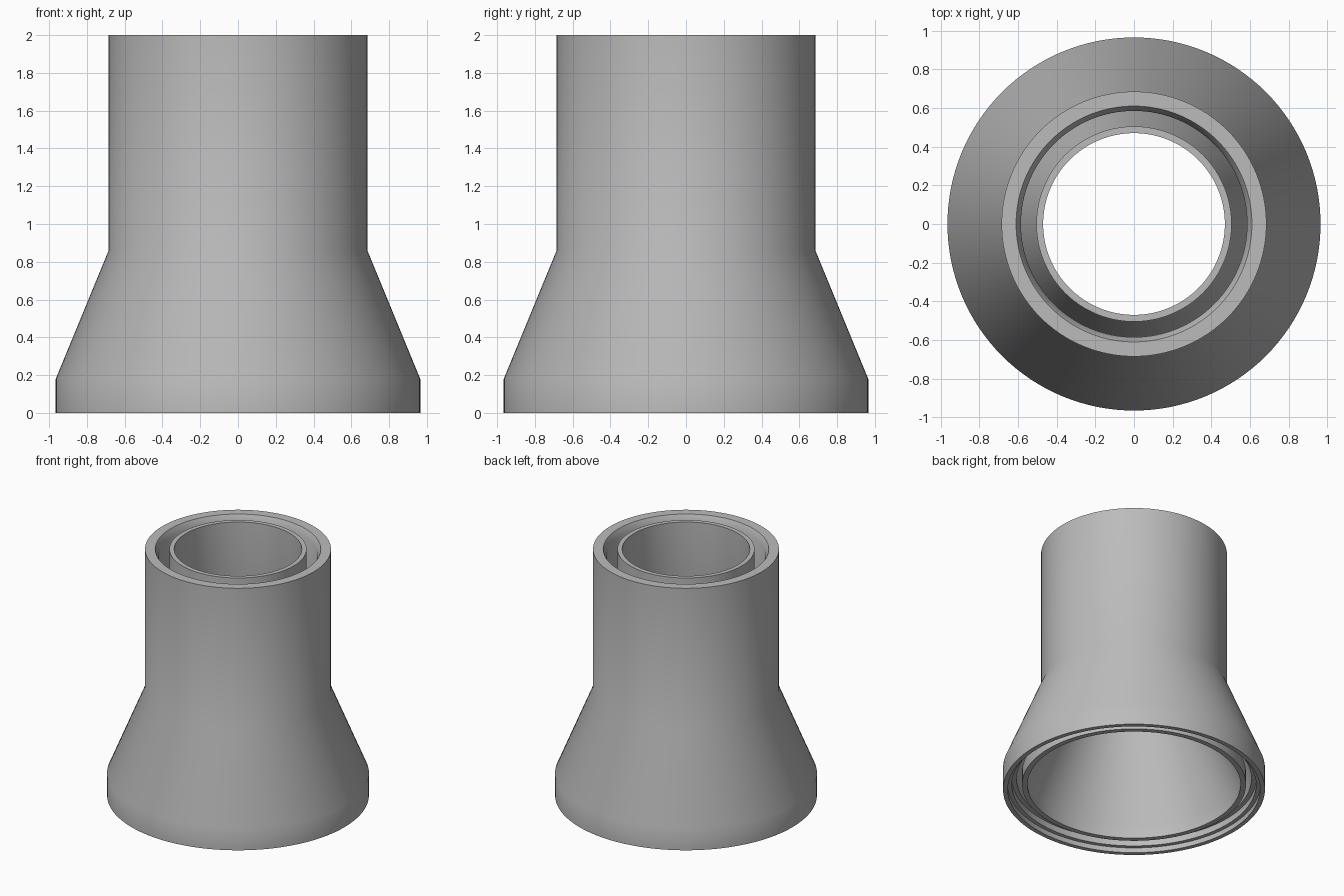
import bpy, bmesh
from math import radians
from mathutils import Matrix, Vector

SEGMENTS = 128

cube = bpy.data.objects.get("Cube")
if cube:
    bpy.data.objects.remove(cube, do_unlink=True)

# Single plain grey for the whole model
grey = bpy.data.materials.new("light grey")
grey.use_nodes = True
colour = (0.5, 0.5, 0.5, 1)
grey.diffuse_color = colour
grey.node_tree.nodes["Principled BSDF"].inputs["Base Color"].default_value = colour


def lathe(name, profile):
    """Revolve a closed (radius, height) profile about the z axis."""
    bm = bmesh.new()
    verts = [bm.verts.new((r, 0, z)) for r, z in profile]
    edges = [bm.edges.new((v, verts[i - 1])) for i, v in enumerate(verts)]
    bmesh.ops.spin(bm, geom=verts + edges, cent=(0, 0, 0), axis=(0, 0, 1),
                   angle=radians(360), steps=SEGMENTS, use_merge=True)
    bmesh.ops.remove_doubles(bm, verts=bm.verts, dist=0.0001)
    bmesh.ops.recalc_face_normals(bm, faces=bm.faces)
    mesh = bpy.data.meshes.new(name)
    bm.to_mesh(mesh)
    bm.free()
    mesh.materials.append(grey)
    obj = bpy.data.objects.new(name, mesh)
    bpy.context.collection.objects.link(obj)
    bpy.ops.object.select_all(action="DESELECT")
    obj.select_set(True)
    bpy.context.view_layer.objects.active = obj
    bpy.ops.object.shade_smooth_by_angle(angle=radians(30))
    return obj


# Flared outer shell, with a bevelled mouth and a stepped lower lip
lathe("outer_shell", [
    (0.965, 0), (0.965, 0.18), (0.685, 0.86), (0.685, 2),
    (0.61, 2), (0.585, 1.95), (0.585, 0.84), (0.865, 0.16),
    (0.865, 0.09), (0.9, 0.09), (0.9, 0.04), (0.93, 0.04), (0.93, 0),
])

# Thin flared liner standing inside the shell
lathe("inner_liner", [
    (0.825, 0.04), (0.825, 0.15), (0.505, 0.84), (0.505, 2),
    (0.47, 2), (0.47, 0.82), (0.785, 0.14), (0.785, 0.04),
])
